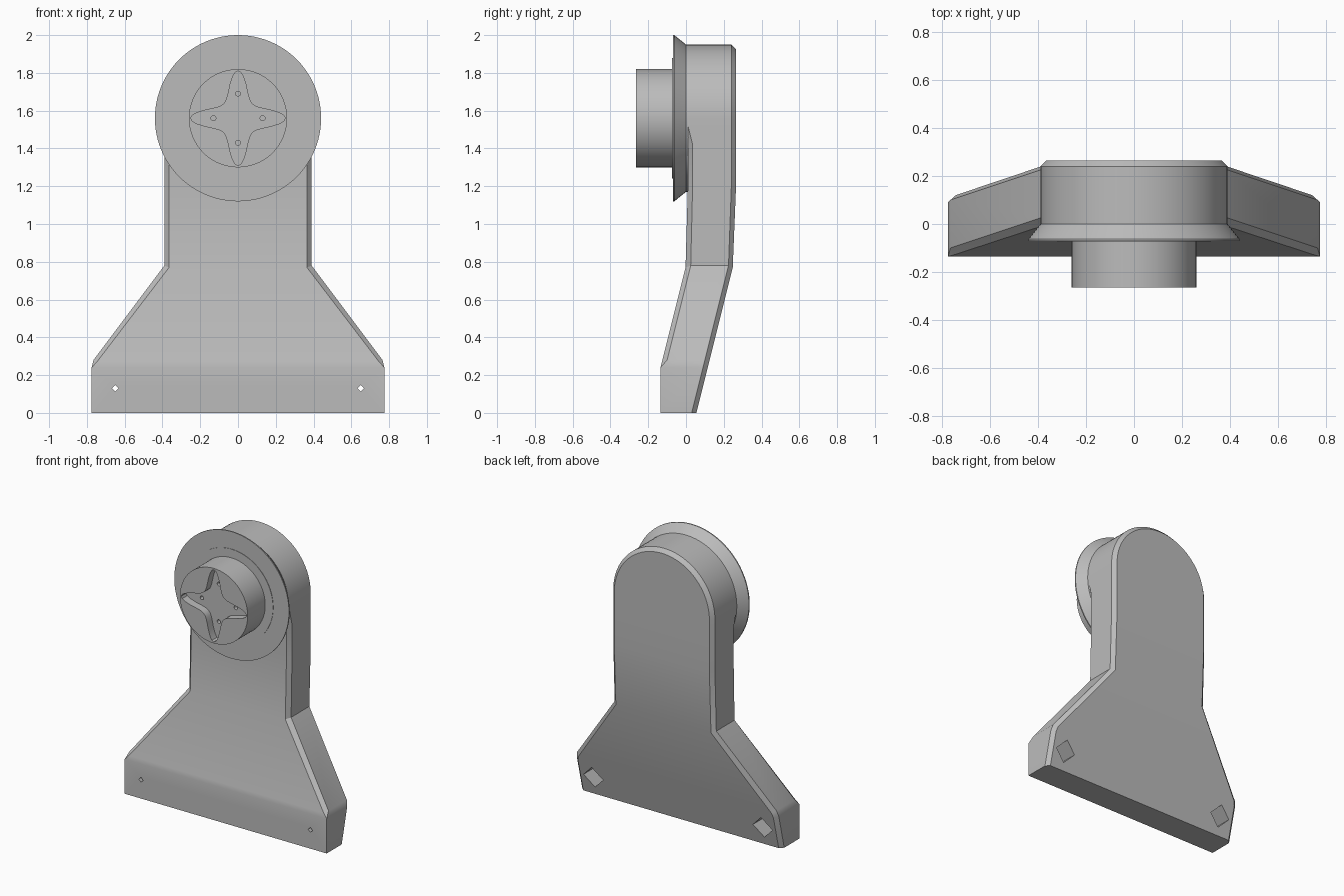
import bpy, bmesh, math

if "Cube" in bpy.data.objects:
    bpy.data.objects.remove(bpy.data.objects["Cube"])

AXIS_Z = 1.56      # height of the hub axis
R = 0.39           # radius of the rounded top
C = 0.025          # chamfer size

grey = bpy.data.materials.new("plain grey")
grey.use_nodes = True
grey.diffuse_color = (0.5, 0.5, 0.5, 1)
grey.node_tree.nodes["Principled BSDF"].inputs["Base Color"].default_value = (0.5, 0.5, 0.5, 1)


def finish(bm, name):
    bmesh.ops.remove_doubles(bm, verts=bm.verts, dist=1e-5)
    bmesh.ops.recalc_face_normals(bm, faces=bm.faces)
    mesh = bpy.data.meshes.new(name)
    bm.to_mesh(mesh)
    bm.free()
    mesh.materials.append(grey)
    ob = bpy.data.objects.new(name, mesh)
    bpy.context.collection.objects.link(ob)
    return ob


def activate(ob):
    bpy.ops.object.select_all(action='DESELECT')
    ob.select_set(True)
    bpy.context.view_layer.objects.active = ob


def smooth(ob):
    activate(ob)
    bpy.ops.object.shade_smooth_by_angle(angle=math.radians(30))


def prism(name, outline, y0, y1):
    """Extrude an outline of (x, z) points along y."""
    bm = bmesh.new()
    face = bm.faces.new([bm.verts.new((x, y0, z)) for x, z in outline])
    ext = bmesh.ops.extrude_face_region(bm, geom=[face])
    for v in ext["geom"]:
        if isinstance(v, bmesh.types.BMVert):
            v.co.y = y1
    return finish(bm, name)


def circle(x, z, r, n):
    return [(x + r * math.cos(math.tau * i / n), z + r * math.sin(math.tau * i / n)) for i in range(n)]


def lathe(name, profile, n=96):
    """Spin (radius, y) points about the hub axis."""
    bm = bmesh.new()
    rings = [[bm.verts.new((x, y, z)) for x, z in circle(0, AXIS_Z, r, n)] for r, y in profile]
    for a, b in zip(rings, rings[1:]):
        for i in range(n):
            j = (i + 1) % n
            bm.faces.new((a[i], a[j], b[j], b[i]))
    bm.faces.new(rings[0])
    bm.faces.new(rings[-1])
    return finish(bm, name)


def cut(ob, cutter):
    cutter.hide_render = True
    mod = ob.modifiers.new("cut", 'BOOLEAN')
    mod.operation, mod.solver, mod.object = 'DIFFERENCE', 'EXACT', cutter
    activate(ob)
    bpy.ops.object.modifier_apply(modifier=mod.name)
    bpy.data.objects.remove(cutter)


def along(points, z):
    """Linear interpolation of y over height."""
    for (z0, y0), (z1, y1) in zip(points, points[1:]):
        if z <= z1:
            return y0 + (y1 - y0) * (z - z0) / (z1 - z0)
    return points[-1][1]


# Bracket body: front and back depth curves, then rows of chamfered sections
FRONT = [(0, -0.135), (0.24, -0.135), (0.78, 0.0), (1.2, 0.01), (2, 0.01)]
BACK = [(0, 0.055), (0.78, 0.25), (1.2, 0.265), (2, 0.265)]

# each row: outer edge, front inner edge, back inner edge, front chamfer depth
rows = [
    ((0.775, 0), (0.775, 0), (0.75, 0), 0),
    ((0.775, 0.24), (0.775, 0.24), (0.75, 0.23), 0),
    ((0.765, 0.28), (0.747, 0.27), (0.742, 0.262), C),
    ((R, 0.78), (R - C, 0.77), (R - C, 0.77), C),
    ((R, 1.2), (R - C, 1.2), (R - C, 1.2), C),
    ((R, 1.42), (R - C, 1.42), (R - C, 1.42), C),
    ((R, 1.52), (R, 1.52), (R - C, 1.52), 0),
]
STEPS = 24
for i in range(STEPS + 1):
    t = math.pi / 2 * i / STEPS
    c, s = math.cos(t), math.sin(t)
    outer = (R * c, AXIS_Z + R * s)
    rows.append((outer, outer, ((R - C) * c, AXIS_Z + (R - C) * s), 0))

bm = bmesh.new()
loops = []
for (xo, zo), (xf, zf), (xb, zb), depth in rows:
    half = [(xf, along(FRONT, zf), zf), (xo, along(FRONT, zo) + depth, zo),
            (xo, along(BACK, zo) - C, zo), (xb, along(BACK, zb), zb)]
    ring = half + [(-x, y, z) for x, y, z in reversed(half)]
    loops.append([bm.verts.new(p) for p in ring])
for a, b in zip(loops, loops[1:]):
    for i in range(8):
        j = (i + 1) % 8
        bm.faces.new((a[i], a[j], b[j], b[i]))
bm.faces.new(loops[0])
bmesh.ops.remove_doubles(bm, verts=bm.verts, dist=1e-5)
bmesh.ops.dissolve_degenerate(bm, edges=bm.edges, dist=1e-5)
body = finish(bm, "bracket_body")

# Diamond screw holes with wider pockets at the back
for side in (-1, 1):
    cut(body, prism("screw_hole_cutter", circle(side * 0.65, 0.13, 0.017, 4), -0.3, 0.3))
    cut(body, prism("pocket_cutter", circle(side * 0.65, 0.13, 0.075, 4), -0.03, 0.3))
smooth(body)

# Flared flange and the raised ring on it
smooth(lathe("flange", [(R, 0.012), (R, 0), (0.44, -0.062), (0.44, -0.07)]))
smooth(lathe("flange_ring", [(0.32, -0.065), (0.32, -0.073)]))

# Round hub with a four-pointed recess and blind screw holes
hub = lathe("hub", [(0.26, -0.07), (0.26, -0.265)])
arm = [(0.25, 0), (0.243, 0.015), (0.22, 0.028), (0.18, 0.041),
       (0.13, 0.052), (0.1, 0.06), (0.082, 0.07)]
quarter = arm + [(b, a) for a, b in reversed(arm[1:])]
star = []
for k in range(4):
    c, s = (1, 0, -1, 0)[k], (0, 1, 0, -1)[k]
    star += [(x * c - z * s, AXIS_Z + x * s + z * c) for x, z in quarter]
cut(hub, prism("star_cutter", star, -0.3, -0.21))
for x, z in circle(0, AXIS_Z, 0.13, 4):
    cut(hub, prism("hub_hole_cutter", circle(x, z, 0.013, 16), -0.3, -0.12))
smooth(hub)
